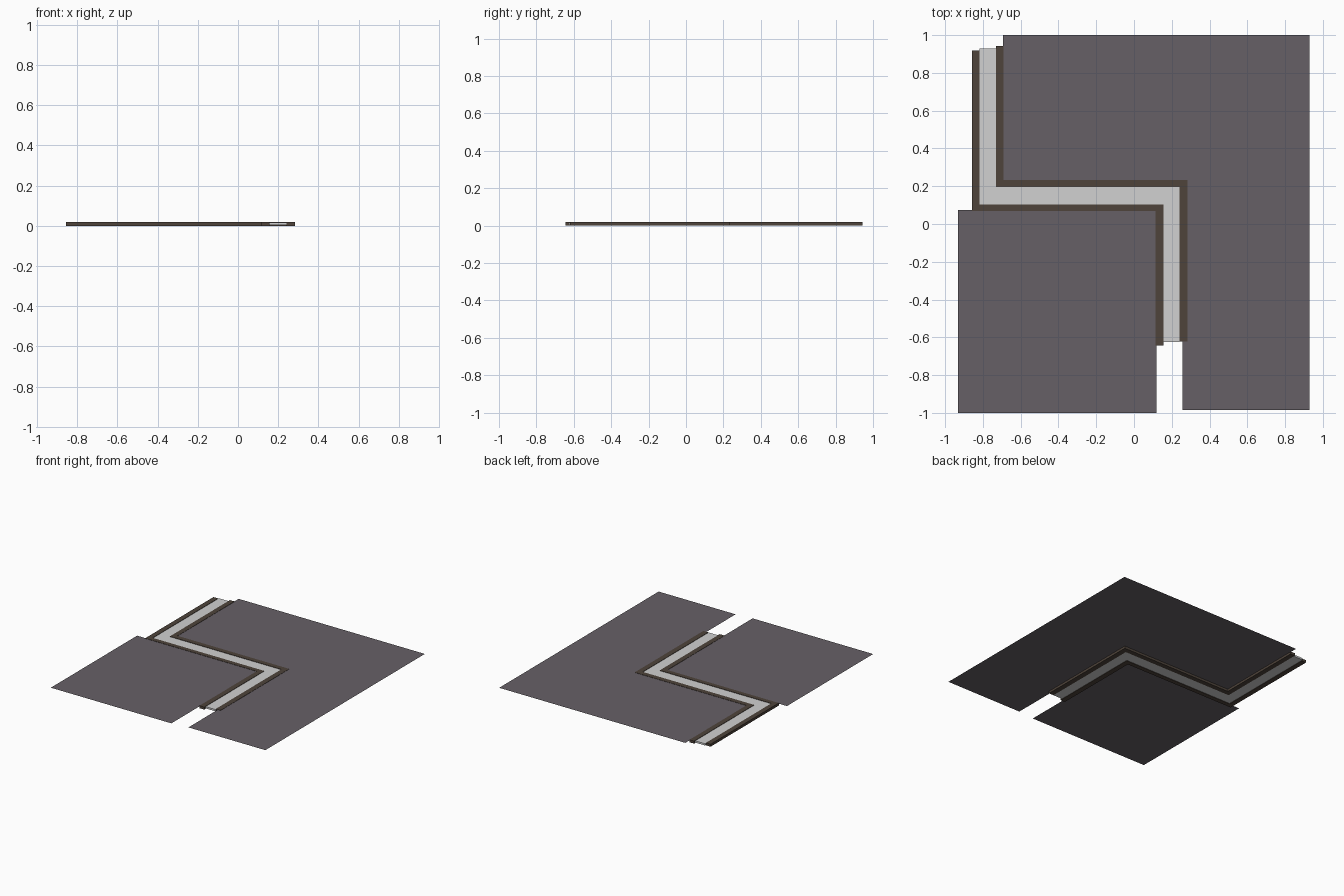
import bpy, bmesh

if "Cube" in bpy.data.objects:
    bpy.data.objects.remove(bpy.data.objects["Cube"])


def material(name, rgb):
    m = bpy.data.materials.new(name)
    m.diffuse_color = (*rgb, 1)
    m.use_nodes = True
    m.node_tree.nodes["Principled BSDF"].inputs["Base Color"].default_value = m.diffuse_color
    return m


ASPHALT = material("road_light_grey", (0.64, 0.64, 0.64))
KERB = material("kerb_dark_brown", (0.077, 0.057, 0.043))
GROUND = material("ground_purple_grey", (0.134, 0.117, 0.134))


def outline(name, points, z, mat, height=0.0):
    """Flat polygon in plan, optionally extruded upwards into a slab."""
    bm = bmesh.new()
    face = bm.faces.new([bm.verts.new((x, y, z)) for x, y in points])
    bm.normal_update()
    if face.normal.z < 0:
        face.normal_flip()
    if height:
        ext = bmesh.ops.extrude_face_region(bm, geom=[face], use_keep_orig=True)
        top = [v for v in ext["geom"] if isinstance(v, bmesh.types.BMVert)]
        bmesh.ops.translate(bm, verts=top, vec=(0, 0, height))
        bmesh.ops.recalc_face_normals(bm, faces=bm.faces[:])
    me = bpy.data.meshes.new(name)
    bm.to_mesh(me)
    bm.free()
    me.materials.append(mat)
    ob = bpy.data.objects.new(name, me)
    bpy.context.collection.objects.link(ob)
    return ob


def zigzag(x1, x2, y_top, x3, x4, y_bot, low, high):
    """Z-shaped strip: down, across to the right, down again."""
    return [(x1, y_top), (x1, low), (x3, low), (x3, y_bot),
            (x4, y_bot), (x4, high), (x2, high), (x2, y_top)]


# Road strip between the kerbs
outline("road", zigzag(-0.817, -0.729, 0.929, 0.156, 0.241, -0.626, 0.102, 0.197),
        0.003, ASPHALT, 0.014)

# Kerbs on either side of the road
outline("inner_kerb", zigzag(-0.857, -0.817, 0.918, 0.115, 0.156, -0.643, 0.068, 0.104),
        0.0, KERB, 0.02)
outline("outer_kerb", zigzag(-0.731, -0.691, 0.943, 0.241, 0.283, -0.621, 0.195, 0.234),
        0.0, KERB, 0.02)

# Flat ground sheets
outline("corner_ground", [(-0.932, -1), (0.119, -1), (0.119, 0.074), (-0.932, 0.074)],
        0.018, GROUND)
outline("outer_ground", [(-0.694, 1), (-0.694, 0.22), (0.258, 0.22), (0.258, -0.986),
                         (0.929, -0.986), (0.929, 1)], 0.018, GROUND)
